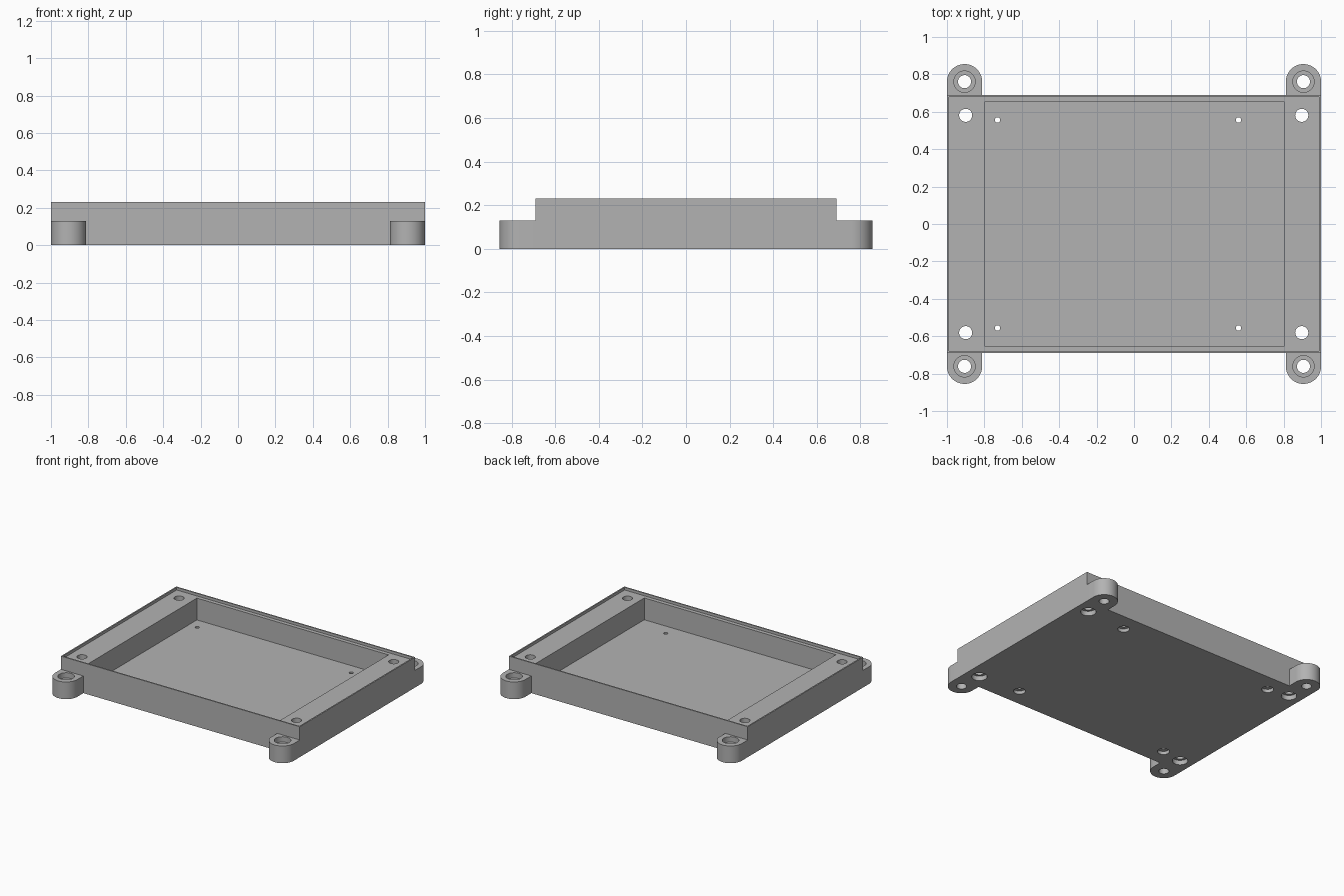
import bpy, bmesh
from math import pi, cos, sin, radians

cube = bpy.data.objects.get("Cube")
if cube:
    bpy.data.objects.remove(cube, do_unlink=True)

grey = bpy.data.materials.new("plain grey")
grey.use_nodes = True
grey.diffuse_color = (0.45, 0.45, 0.45, 1)
grey.node_tree.nodes["Principled BSDF"].inputs["Base Color"].default_value = grey.diffuse_color


def prism(name, outline, z0, z1):
    """Solid made by lifting a flat outline from z0 to z1."""
    bm = bmesh.new()
    base = bm.faces.new([bm.verts.new((x, y, z0)) for x, y in outline])
    top = bmesh.ops.extrude_face_region(bm, geom=[base])["geom"]
    for v in top:
        if isinstance(v, bmesh.types.BMVert):
            v.co.z = z1
    bmesh.ops.recalc_face_normals(bm, faces=bm.faces[:])
    mesh = bpy.data.meshes.new(name)
    bm.to_mesh(mesh)
    bm.free()
    mesh.materials.append(grey)
    obj = bpy.data.objects.new(name, mesh)
    bpy.context.collection.objects.link(obj)
    return obj


def rect(x0, x1, y0, y1):
    return [(x0, y0), (x1, y0), (x1, y1), (x0, y1)]


def arc(x, y, r, start=0, sweep=2 * pi, n=48, closed=True):
    count = n if closed else n + 1
    return [(x + r * cos(start + sweep * i / n), y + r * sin(start + sweep * i / n))
            for i in range(count)]


def carve(obj, cuts):
    """Subtract each (outline, z0, z1) from the object, then shade it."""
    for outline, z0, z1 in cuts:
        cutter = prism("cutter", outline, z0, z1)
        cutter.hide_render = True
        mod = obj.modifiers.new("cut", "BOOLEAN")
        mod.operation, mod.solver, mod.object = "DIFFERENCE", "EXACT", cutter
        bpy.context.view_layer.update()
        graph = bpy.context.evaluated_depsgraph_get()
        mesh = bpy.data.meshes.new_from_object(obj.evaluated_get(graph))
        obj.modifiers.clear()
        obj.data = mesh
        bpy.data.objects.remove(cutter, do_unlink=True)
    obj.data.shade_smooth()
    obj.data.set_sharp_from_angle(angle=radians(30))


HALF_Y, HEIGHT, LEDGE, FLOOR = 0.69, 0.23, 0.21, 0.045

# Tray: shallow lid recess, deep pocket and screw holes sunk from below
tray = prism("tray", rect(-1, 1, -HALF_Y, HALF_Y), 0, HEIGHT)
cuts = [(rect(-0.99, 0.99, -0.68, 0.68), LEDGE, 1),
        (rect(-0.8, 0.805, -0.651, 0.651), FLOOR, 1)]
for side in (-1, 1):
    for x in (-0.9, 0.897):
        cuts.append((arc(x, side * 0.581, 0.035), -1, 1))
        cuts.append((arc(x, side * 0.581, 0.053), -1, 0.035))
    for x in (-0.73, 0.559):
        cuts.append((arc(x, side * 0.556, 0.0145), -1, 1))
        cuts.append((arc(x, side * 0.556, 0.041), -1, 0.025))
carve(tray, cuts)

# Mounting ears: rounded tabs with stepped holes, flush with the tray ends
R, EAR_Y, EAR_TOP = 0.094, 0.761, 0.13
for sx, x_name in ((-1, "right"), (1, "left")):
    for sy, y_name in ((-1, "front"), (1, "back")):
        x = sx * (1 - R)
        outline = [(x - R, sy * HALF_Y), (x + R, sy * HALF_Y)]
        outline += arc(x, sy * EAR_Y, R, 0, sy * pi, 32, closed=False)
        ear = prism(f"{y_name}_{x_name}_ear", outline, 0, EAR_TOP)
        carve(ear, [(arc(x, sy * EAR_Y, 0.035), -1, 1),
                    (arc(x, sy * EAR_Y, 0.057), EAR_TOP - 0.04, 1)])
